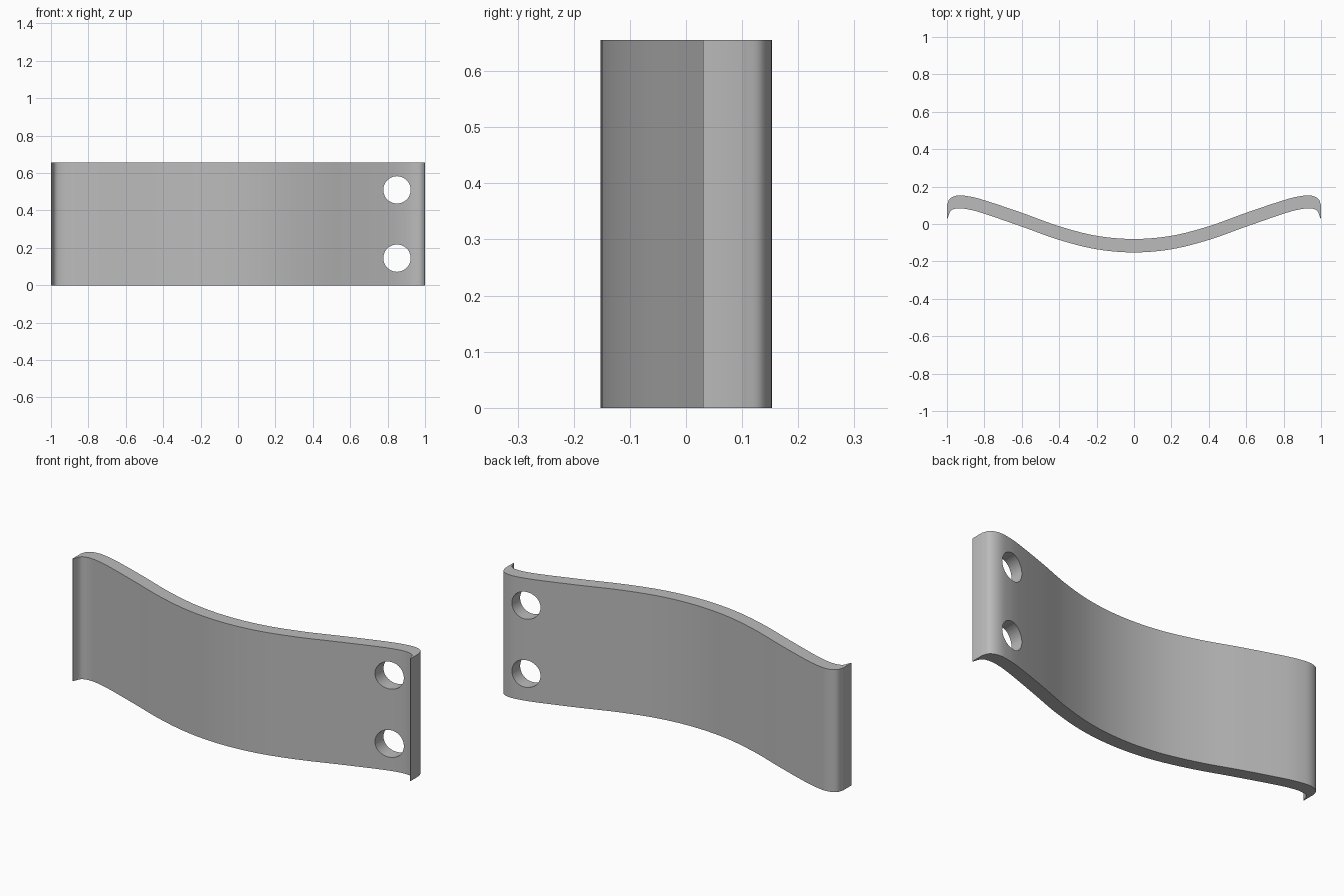
import bpy, bmesh, math
from mathutils import Vector

if "Cube" in bpy.data.objects:
    bpy.data.objects.remove(bpy.data.objects["Cube"])

HEIGHT = 0.655

grey = bpy.data.materials.new("plain grey")
grey.diffuse_color = (0.5, 0.5, 0.5, 1)
grey.use_nodes = True
grey.node_tree.nodes["Principled BSDF"].inputs["Base Color"].default_value = grey.diffuse_color


def spline(pts, steps=8):
    """Smooth curve through the points, padded at both ends."""
    p = [Vector(q) for q in pts]
    p = [2 * p[0] - p[1]] + p + [2 * p[-1] - p[-2]]
    out = []
    for a, b, c, d in zip(p, p[1:], p[2:], p[3:]):
        for i in range(steps):
            t = i / steps
            out.append(0.5 * (2 * b + (c - a) * t + (2 * a - 5 * b + 4 * c - d) * t * t
                              + (3 * b - a - 3 * c + d) * t ** 3))
    return out + [p[-2]]


def mirrored(half):
    """Full outline from the x >= 0 half."""
    return [(-x, y) for x, y in reversed(half[1:])] + half


# Wavy strip section: back and front outlines meeting at hooked tips
back = mirrored([(0, -0.08), (0.2, -0.063), (0.4, -0.012), (0.6, 0.06), (0.8, 0.127),
                 (0.89, 0.149), (0.945, 0.152), (0.985, 0.135), (1, 0.1)])
front = mirrored([(0, -0.152), (0.2, -0.135), (0.4, -0.085), (0.6, -0.014), (0.8, 0.055),
                  (0.89, 0.079), (0.945, 0.083), (0.98, 0.07), (0.997, 0.03)])
outline = [*spline(front), Vector((1, 0.03)), *reversed(spline(back)), Vector((-1, 0.03))]

bm = bmesh.new()
face = bm.faces.new([bm.verts.new((p.x, p.y, 0)) for p in outline])
ext = bmesh.ops.extrude_face_region(bm, geom=[face])
bmesh.ops.translate(bm, vec=(0, 0, HEIGHT),
                    verts=[v for v in ext["geom"] if isinstance(v, bmesh.types.BMVert)])
bmesh.ops.recalc_face_normals(bm, faces=bm.faces)
mesh = bpy.data.meshes.new("curved_strip")
bm.to_mesh(mesh)
bm.free()
strip = bpy.data.objects.new("curved_strip", mesh)
bpy.context.collection.objects.link(strip)
mesh.materials.append(grey)

# Two round holes near the right end
for z in (0.145, 0.51):
    bpy.ops.mesh.primitive_cylinder_add(vertices=48, radius=0.073, depth=1,
                                        location=(0.85, 0, z), rotation=(math.pi / 2, 0, 0))
    cutter = bpy.context.object
    cutter.name = "hole_cutter"
    cutter.data.materials.append(grey)
    cut = strip.modifiers.new("hole", 'BOOLEAN')
    cut.operation, cut.solver, cut.object = 'DIFFERENCE', 'EXACT', cutter
    bpy.context.view_layer.objects.active = strip
    bpy.ops.object.modifier_apply(modifier=cut.name)
    bpy.data.objects.remove(cutter, do_unlink=True)

# Smooth bends with crisp rims
bpy.ops.object.select_all(action='DESELECT')
strip.select_set(True)
bpy.context.view_layer.objects.active = strip
bpy.ops.object.shade_smooth_by_angle(angle=math.radians(30))
